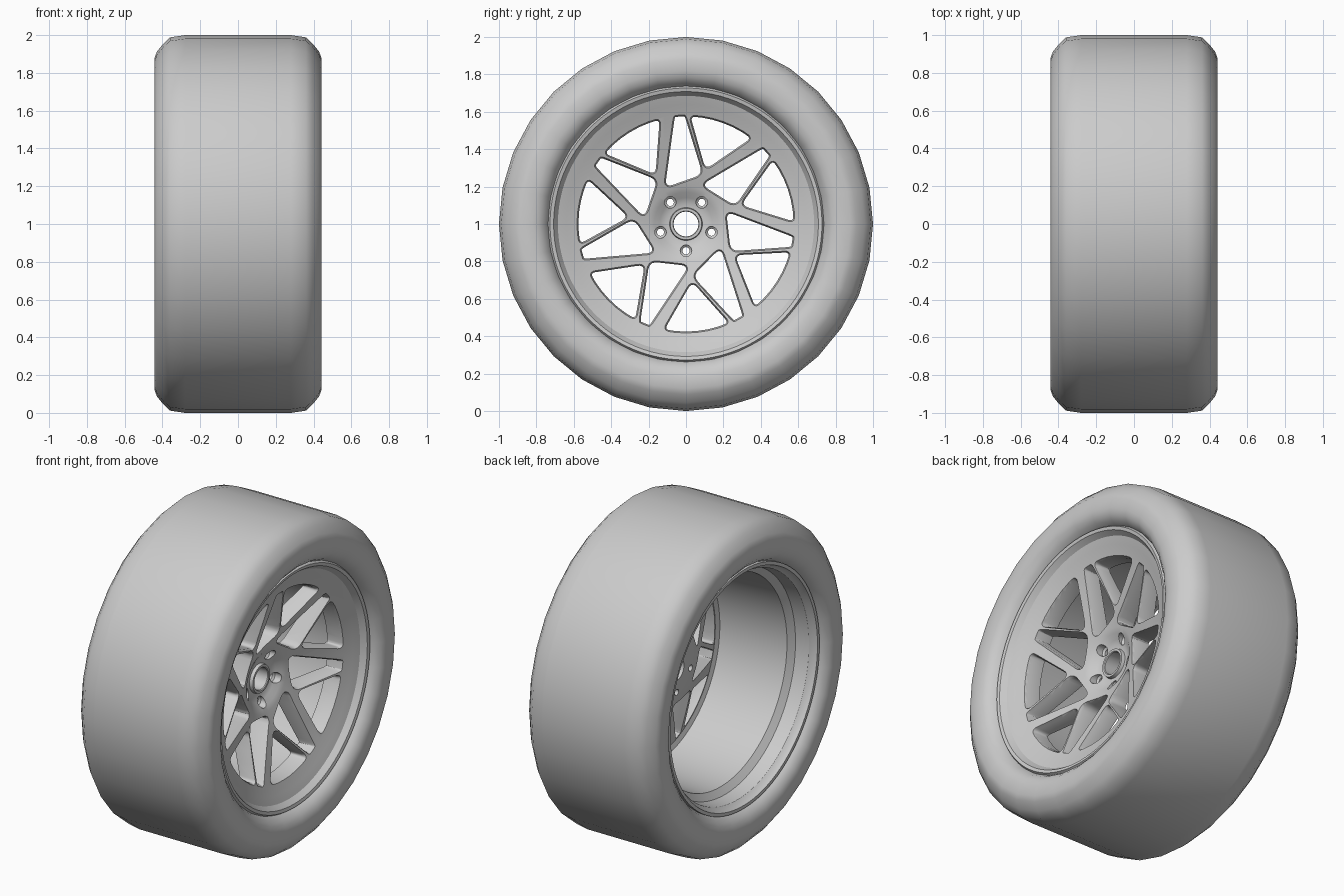
import bpy, bmesh, math
from mathutils import Vector

if "Cube" in bpy.data.objects:
    bpy.data.objects.remove(bpy.data.objects["Cube"])

def rad(d): return math.radians(d)

def add_object(name, bm):
    bmesh.ops.recalc_face_normals(bm, faces=bm.faces)
    me = bpy.data.meshes.new(name)
    bm.to_mesh(me)
    bm.free()
    ob = bpy.data.objects.new(name, me)
    bpy.context.collection.objects.link(ob)
    return ob

def select(ob):
    bpy.ops.object.select_all(action='DESELECT')
    ob.select_set(True)
    bpy.context.view_layer.objects.active = ob

def bridge(bm, a, b):
    n = len(a)
    for i in range(n):
        j = (i + 1) % n
        bm.faces.new((a[i], a[j], b[j], b[i]))

def revolve(bm, profile, segs, centre=(0, 0), closed=False, caps=False):
    """Spin (x, r) points around an axis parallel to x."""
    rings = []
    for x, r in profile:
        rings.append([bm.verts.new((x, centre[0] + r * math.cos(2 * math.pi * i / segs),
                                    1 + centre[1] + r * math.sin(2 * math.pi * i / segs)))
                      for i in range(segs)])
    for a, b in zip(rings, rings[1:]):
        bridge(bm, a, b)
    if closed:
        bridge(bm, rings[-1], rings[0])
    if caps:
        bm.faces.new(rings[0])
        bm.faces.new(rings[-1])

def polar(deg, r):
    return Vector((r * math.cos(rad(deg)), r * math.sin(rad(deg))))

def window_outline(corners, rim_from, rim_to, radius):
    """Rounded window: hub-side corners plus an arc along the rim, anticlockwise."""
    arc = [polar(rim_from + (rim_to - rim_from) * i / 6, 0.575) for i in range(7)]
    pts = [(c, radius) for c in corners]
    pts += [(p, radius * 0.7 if i in (0, 6) else 0) for i, p in enumerate(arc)]
    out, n = [], len(pts)
    for i, (p, rd) in enumerate(pts):
        a, b = pts[i - 1][0] - p, pts[(i + 1) % n][0] - p
        if rd:
            p0 = p + a.normalized() * min(rd, a.length * 0.45)
            p2 = p + b.normalized() * min(rd, b.length * 0.45)
            out += [p0 * (1 - t) ** 2 + p * 2 * t * (1 - t) + p2 * t * t
                    for t in (0, .2, .4, .6, .8, 1)]
        else:
            out.append(p)
    # split the long straight edges so the chamfer follows the dish
    fine = []
    for i, p in enumerate(out):
        q = out[(i + 1) % len(out)]
        k = max(1, int((q - p).length / 0.06))
        fine += [p.lerp(q, j / k) for j in range(k)]
    return fine

def offset(pts, d):
    res = []
    for i, p in enumerate(pts):
        t = (pts[(i + 1) % len(pts)] - pts[i - 1]).normalized()
        res.append(p + Vector((t.y, -t.x)) * d)
    return res

def dish(p):
    return 0.31 - 0.312 * (0.585 - p.length)

def window_cutter(bm, pts):
    wide = offset(pts, 0.008)
    layers = [[(0.6, p) for p in wide], [(dish(p), p) for p in wide],
              [(dish(p) - 0.018, p) for p in pts], [(-0.1, p) for p in pts]]
    rings = [[bm.verts.new((x, p.x, 1 + p.y)) for x, p in layer] for layer in layers]
    for a, b in zip(rings, rings[1:]):
        bridge(bm, a, b)
    bm.faces.new(rings[0])
    bm.faces.new(rings[-1])

# Tyre: mirrored half profile
half = [(0.28, 1.0), (0.36, 0.988), (0.395, 0.955), (0.43, 0.912), (0.441, 0.88),
        (0.44, 0.82), (0.43, 0.785), (0.405, 0.755), (0.37, 0.735), (0.34, 0.725)]
bm = bmesh.new()
revolve(bm, [(-x, r) for x, r in reversed(half)] + half, 32)
tyre = add_object("tyre", bm)
select(tyre)
bpy.ops.object.shade_smooth_by_angle(angle=rad(50))

# Rim: dished face, hub, barrel and both lips as one closed profile
rim_profile = [
    (0.375, 0.737), (0.39, 0.727), (0.385, 0.708), (0.352, 0.685), (0.335, 0.64),
    (0.31, 0.585), (0.268, 0.45), (0.221, 0.3), (0.19, 0.2), (0.178, 0.17),
    (0.155, 0.14), (0.142, 0.11), (0.14, 0.088), (0.16, 0.084), (0.16, 0.07),
    (0.155, 0.066), (0.06, 0.066), (0.065, 0.18), (0.21, 0.585), (0.20, 0.615),
    (-0.24, 0.64), (-0.27, 0.68), (-0.355, 0.69), (-0.375, 0.708),
    (-0.395, 0.715), (-0.395, 0.735), (-0.33, 0.735), (-0.3, 0.71), (0.3, 0.71), (0.33, 0.735)]
bm = bmesh.new()
revolve(bm, rim_profile, 96, closed=True)
rim = add_object("rim", bm)

# Seven pairs of windows and five stepped bolt holes
cut = bmesh.new()
for k in range(7):
    s = 360 / 7 * k
    window_cutter(cut, window_outline([polar(70.3 + s, 0.31)], 52.8 + s, 87.6 + s, 0.04))
    window_cutter(cut, window_outline([polar(120 + s, 0.225), polar(71.5 + s, 0.28)],
                                      90.6 + s, 96.0 + s, 0.045))
for k in range(5):
    c = polar(-90 + 72 * k, 0.143)
    revolve(cut, [(0.5, 0.031), (0.135, 0.031), (0.125, 0.019), (-0.1, 0.019)], 20,
            centre=c, caps=True)
cutter = add_object("rim_cutter", cut)
cutter.hide_render = True

mod = rim.modifiers.new("openings", 'BOOLEAN')
mod.object = cutter
mod.operation = 'DIFFERENCE'
mod.solver = 'EXACT'
select(rim)
bpy.ops.object.modifier_apply(modifier=mod.name)
bpy.data.objects.remove(cutter)
bpy.ops.object.shade_smooth_by_angle(angle=rad(30))
